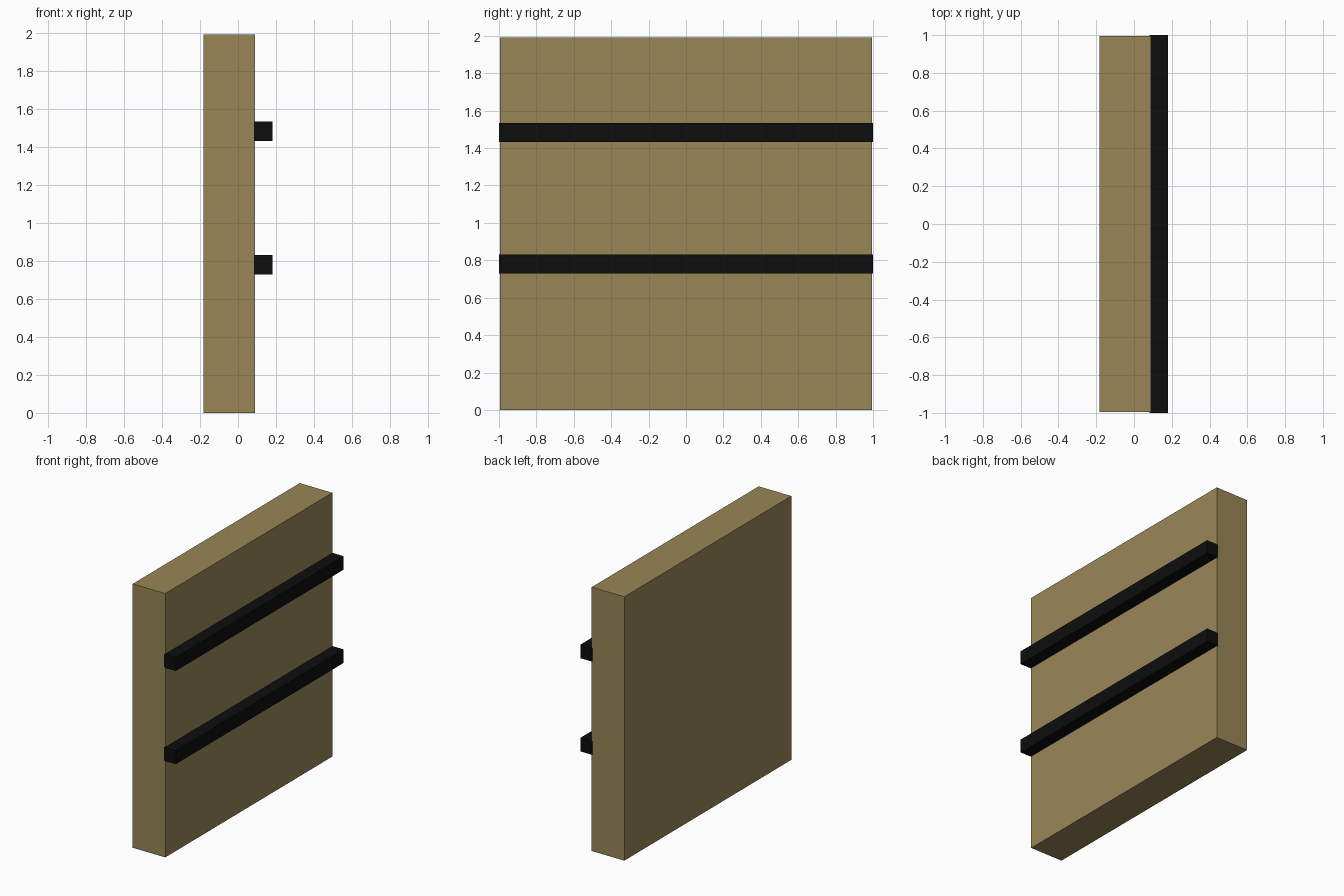
import bpy
import bmesh
from mathutils import Vector

if "Cube" in bpy.data.objects:
    bpy.data.objects.remove(bpy.data.objects["Cube"])


def material(name, rgb):
    m = bpy.data.materials.new(name)
    m.diffuse_color = (*rgb, 1.0)
    m.use_nodes = True
    m.node_tree.nodes["Principled BSDF"].inputs["Base Color"].default_value = m.diffuse_color
    return m


def box(name, lo, hi, mat):
    """Flat-shaded box spanning two opposite corners."""
    lo, hi = Vector(lo), Vector(hi)
    centre = (lo + hi) / 2
    bm = bmesh.new()
    bmesh.ops.create_cube(bm, size=1.0)
    bmesh.ops.scale(bm, vec=hi - lo, verts=bm.verts)
    mesh = bpy.data.meshes.new(name)
    bm.to_mesh(mesh)
    bm.free()
    mesh.materials.append(mat)
    ob = bpy.data.objects.new(name, mesh)
    ob.location = centre
    bpy.context.collection.objects.link(ob)
    return ob


tan = material("tan", (0.32, 0.24, 0.097))
black = material("black", (0.004, 0.004, 0.004))

# Thick wall panel
box("wall_panel", (-0.182, -0.995, 0.0), (0.09, 0.995, 1.99), tan)

# Two horizontal rails on the right face, slightly sunk into the panel
for name, z in (("lower_rail", 0.78), ("upper_rail", 1.483)):
    box(name, (0.083, -1.0, z - 0.051), (0.181, 1.0, z + 0.051), black)
